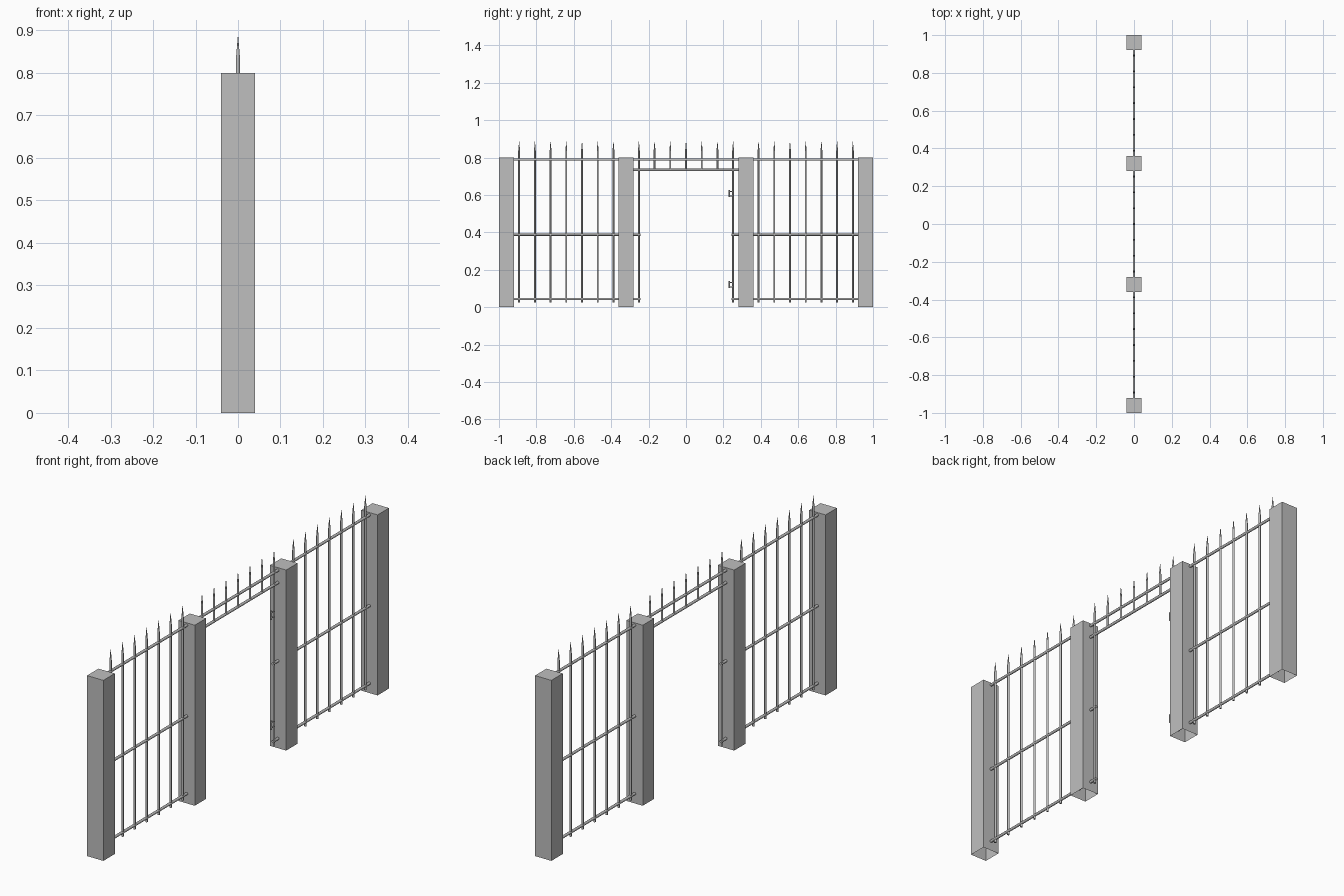
import bpy, bmesh, math
from mathutils import Matrix, Vector

cube = bpy.data.objects.get("Cube")
if cube:
    bpy.data.objects.remove(cube, do_unlink=True)

grey = bpy.data.materials.new("plain_grey")
grey.use_nodes = True
colour = (0.52, 0.52, 0.52, 1)
grey.diffuse_color = colour
grey.node_tree.nodes["Principled BSDF"].inputs["Base Color"].default_value = colour


def finish(bm, name, smooth=False):
    mesh = bpy.data.meshes.new(name)
    bm.to_mesh(mesh)
    bm.free()
    mesh.materials.append(grey)
    ob = bpy.data.objects.new(name, mesh)
    bpy.context.scene.collection.objects.link(ob)
    if smooth:
        bpy.ops.object.select_all(action="DESELECT")
        ob.select_set(True)
        bpy.context.view_layer.objects.active = ob
        bpy.ops.object.shade_smooth_by_angle(angle=math.radians(50))
    return ob


def rod(bm, a, b, r1, r2=None, sides=10):
    """Cylinder or cone between two points."""
    a, b = Vector(a), Vector(b)
    d = b - a
    turn = Vector((0, 0, 1)).rotation_difference(d).to_matrix().to_4x4()
    bmesh.ops.create_cone(bm, cap_ends=True, segments=sides, radius1=r1,
                          radius2=r1 if r2 is None else r2, depth=d.length,
                          matrix=Matrix.Translation((a + b) / 2) @ turn)


def pillar(name, y):
    """Square post, open underneath."""
    bm = bmesh.new()
    bmesh.ops.create_cube(bm, size=1, matrix=Matrix.Translation((0, y, 0.4))
                          @ Matrix.Diagonal((0.08, 0.08, 0.8, 1)))
    base = [f for f in bm.faces if f.normal.z < -0.9]
    bmesh.ops.delete(bm, geom=base, context="FACES_ONLY")
    finish(bm, name)


def spiked_bar(name, y, bottom):
    """Upright bar with a pointed tip."""
    bm = bmesh.new()
    rod(bm, (0, y, bottom), (0, y, 0.835), 0.005)
    rod(bm, (0, y, 0.835), (0, y, 0.885), 0.005, 0.0006)
    finish(bm, name, True)


def rail(name, y1, y2, z):
    bm = bmesh.new()
    rod(bm, (0, y1, z), (0, y2, z), 0.006)
    finish(bm, name, True)


# Pillars and fence panels on both sides of the opening
for side, label in ((-1, "front"), (1, "back")):
    pillar(label + "_outer_pillar", side * 0.96)
    pillar(label + "_inner_pillar", side * 0.32)
    for i in range(7):
        spiked_bar(f"{label}_bar_{i + 1}", side * (0.388 + i * 0.084), 0.025)
    spiked_bar(label + "_gate_post_bar", side * 0.252, 0.025)
    for part, z in (("lower", 0.043), ("middle", 0.387)):
        rail(f"{label}_{part}_rail", side * 0.243, side * 0.925, z)

# Top rail along the whole fence, and the lintel over the opening
rail("top_rail", -0.925, 0.925, 0.789)
rail("lintel_rail", -0.29, 0.29, 0.734)
for i in range(-2, 3):
    spiked_bar(f"lintel_bar_{i + 3}", i * 0.084, 0.734)

# Hinges on the back gate post
for label, z in (("lower", 0.12), ("upper", 0.607)):
    bm = bmesh.new()
    rod(bm, (0, 0.232, z - 0.019), (0, 0.232, z + 0.019), 0.004)
    for dz in (-0.012, 0.012):
        rod(bm, (0, 0.232, z + dz), (0, 0.252, z + dz), 0.003)
    finish(bm, label + "_hinge", True)
